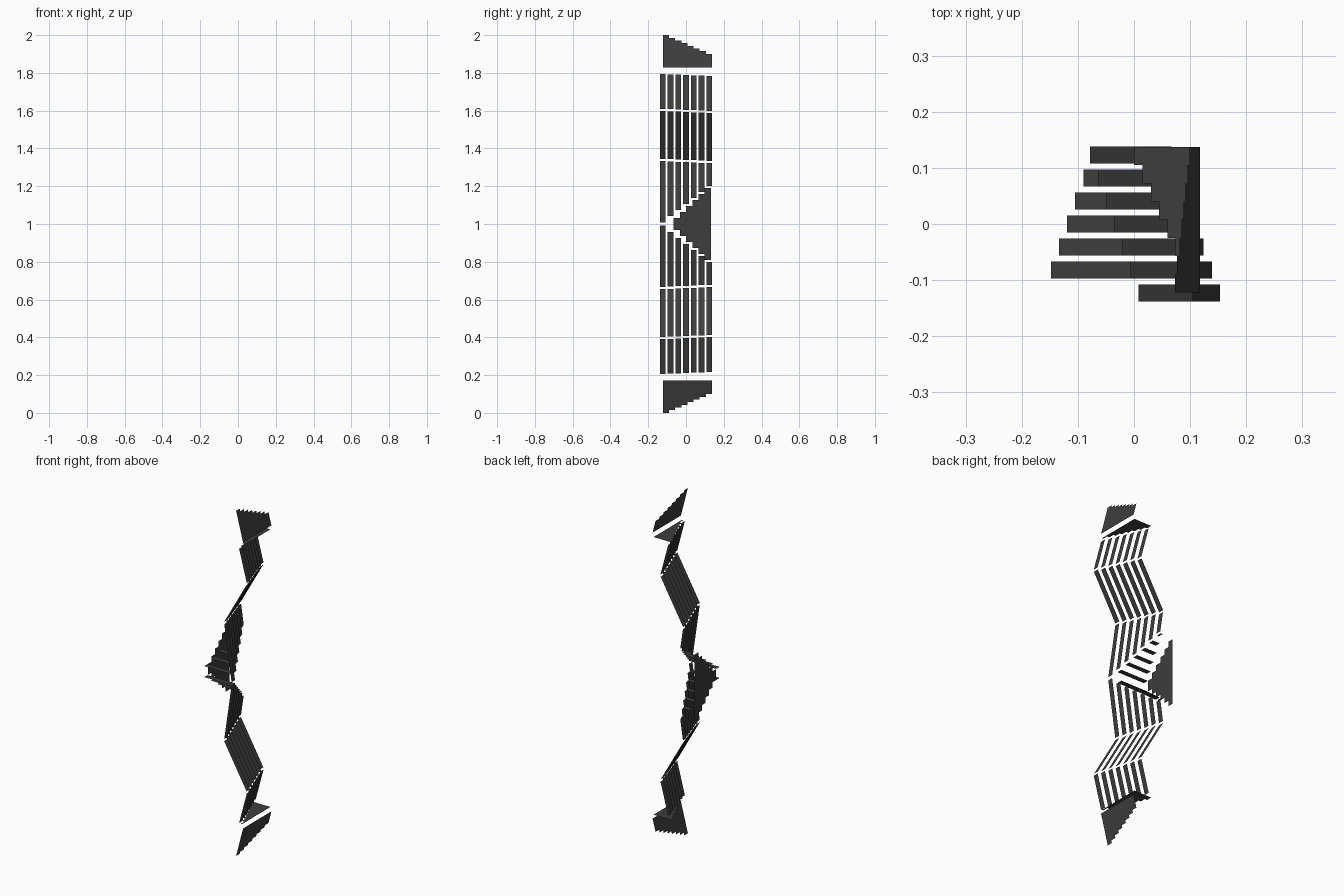
import bpy

if "Cube" in bpy.data.objects:
    bpy.data.objects.remove(bpy.data.objects["Cube"])

MID = 1.0          # mirror height
PITCH = 0.041      # spacing of the slat columns
HALF = 0.0155      # half slat width
SHIFT = 0.0144     # sideways lean per column

mat = bpy.data.materials.new("charcoal grey")
mat.diffuse_color = (0.047, 0.047, 0.047, 1)
mat.use_nodes = True
mat.node_tree.nodes["Principled BSDF"].inputs["Base Color"].default_value = mat.diffuse_color


def build(name, strips, mirrored=True):
    """Thin sheets: each strip is (y0, y1, (x, z) start, (x, z) end)."""
    for half, sign in (("upper", 1), ("lower", -1)):
        if sign < 0 and not mirrored:
            continue
        verts, faces = [], []
        for y0, y1, (xa, za), (xb, zb) in strips:
            za, zb = MID + sign * (za - MID), MID + sign * (zb - MID)
            n = len(verts)
            verts += [(xa, y0, za), (xa, y1, za), (xb, y1, zb), (xb, y0, zb)]
            faces.append((n, n + 1, n + 2, n + 3))
        full = f"{half}_{name}" if mirrored else name
        mesh = bpy.data.meshes.new(full)
        mesh.from_pydata(verts, [], faces)
        mesh.materials.append(mat)
        bpy.context.collection.objects.link(bpy.data.objects.new(full, mesh))


def column(i):
    y = (i - 3) * PITCH
    return y - HALF, y + HALF


def lean(i, p):
    return p[0] - SHIFT * i, p[1] - 0.0018 * i


# zigzag slat rows
for name, a, b in (("outer_slats", (0.104, 1.794), (0.153, 1.610)),
                   ("middle_slats", (0.152, 1.598), (0.008, 1.345))):
    build(name, [(*column(i), lean(i, a), lean(i, b)) for i in range(7)])

# inner slats, cut off along a diagonal towards the middle
inner = []
for i in range(7):
    top = lean(i, (0.009, 1.333))
    z = 1.009 + 0.0322 * i
    inner.append((*column(i), top, (top[0] + 0.145 * (top[1] - z), z)))
build("inner_slats", inner)

# level rungs in the central notch
build("rungs", [(*column(i), (-0.148 + SHIFT * (i - 1), 1 + 0.032 * i),
                 (0.047 - 0.0185 * i, 1 + 0.032 * i)) for i in range(1, 7)])

# stepped end plates: a level one and a sloping one beyond it
STEP = 0.0324
level, slope = [], []
for k in range(8):
    y0 = -0.122 + STEP * k
    level.append((y0, y0 + STEP, (0.104 - 0.0148 * k, 1.804), (0.112, 1.804)))
    z = 2.0 - 0.0142 * k
    slope.append((y0, y0 + STEP, (0.118, 1.828), (0.118 - 0.26 * (z - 1.828), z)))
build("level_end_plate", level)
build("sloping_end_plate", slope)

# stepped triangular plate at the middle
build("central_plate", [(-0.065 + 0.0328 * k, -0.065 + 0.0328 * (k + 1),
                         (-0.148, 1 - 0.0318 * (k + 1)), (-0.148, 1 + 0.0318 * (k + 1)))
                        for k in range(6)], mirrored=False)
